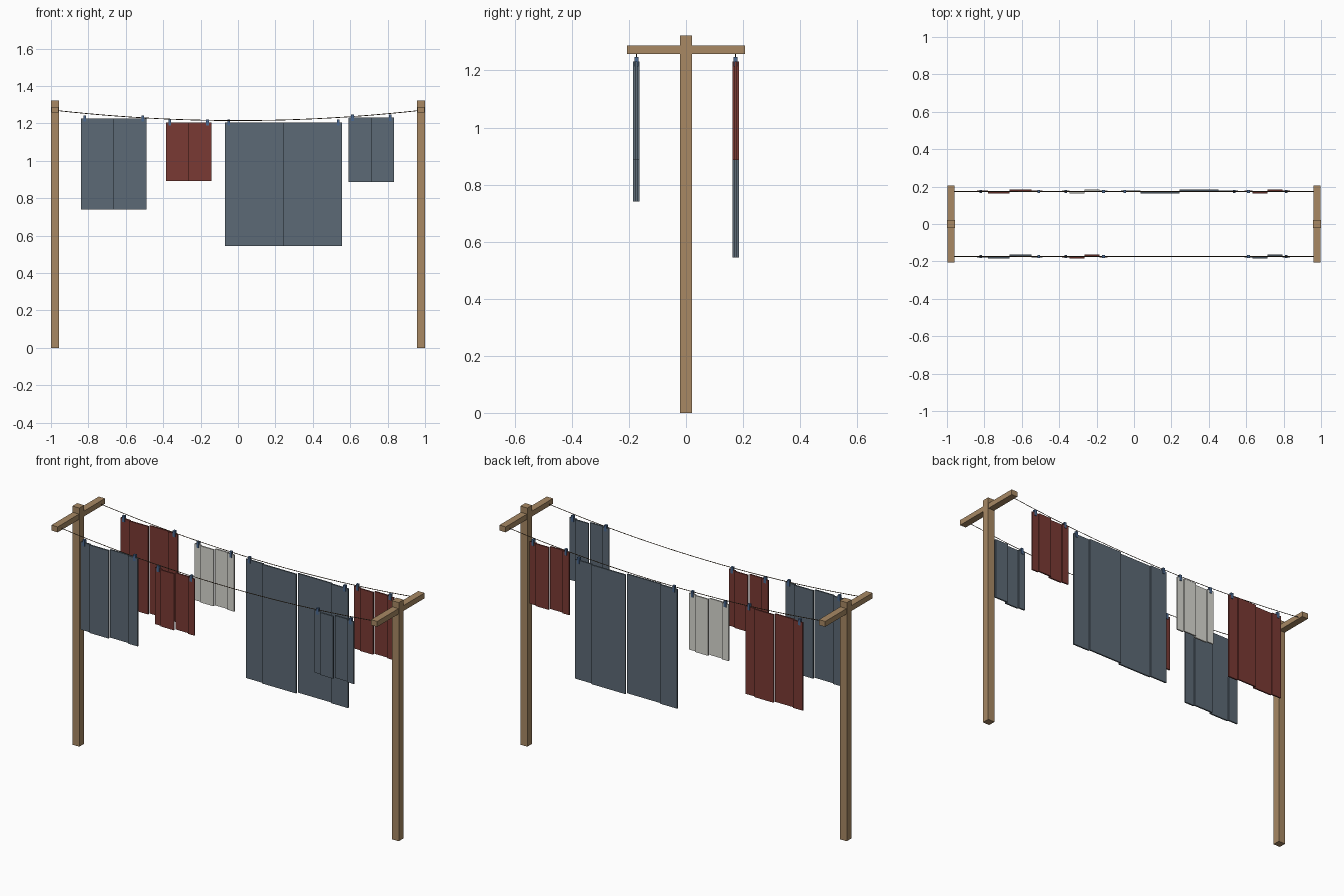
import bpy

cube = bpy.data.objects.get("Cube")
if cube:
    bpy.data.objects.remove(cube, do_unlink=True)


def material(name, rgb):
    lin = [((c / 255 + 0.055) / 1.055) ** 2.4 for c in rgb] + [1.0]
    m = bpy.data.materials.new(name)
    m.use_nodes = True
    m.diffuse_color = lin
    m.node_tree.nodes["Principled BSDF"].inputs["Base Color"].default_value = lin
    return m


wood = material("wood", (168, 137, 100))
slate = material("slate cloth", (92, 106, 118))
red = material("red cloth", (122, 58, 52))
white = material("white cloth", (218, 217, 210))
pin_blue = material("blue peg", (76, 106, 145))
rope = material("dark rope", (84, 66, 45))


def box_geometry(lo, hi):
    verts = [(x, y, z) for x in (lo[0], hi[0]) for y in (lo[1], hi[1]) for z in (lo[2], hi[2])]
    faces = [(0, 1, 3, 2), (4, 6, 7, 5), (0, 4, 5, 1), (2, 3, 7, 6), (0, 2, 6, 4), (1, 5, 7, 3)]
    return verts, faces


def boxes(name, spans, mat):
    """One object made of one or more boxes given by opposite corners."""
    verts, faces = [], []
    for lo, hi in spans:
        v, f = box_geometry(lo, hi)
        faces += [[i + len(verts) for i in face] for face in f]
        verts += v
    mesh = bpy.data.meshes.new(name)
    mesh.from_pydata(verts, [], faces)
    mesh.materials.append(mat)
    obj = bpy.data.objects.new(name, mesh)
    bpy.context.collection.objects.link(obj)
    return obj


POST_X, LINE_Y = 0.979, 0.174
LOW, SAG = 1.215, 0.055


def line_z(x):
    return LOW + SAG * (x / POST_X) ** 2


# T-shaped posts
for side, s in (("left", 1), ("right", -1)):
    x = s * POST_X
    boxes(side + "_post", [((x - 0.021, -0.021, 0), (x + 0.021, 0.021, 1.322))], wood)
    boxes(side + "_crossbar", [((x - 0.019, -0.207, 1.258), (x + 0.019, 0.207, 1.288))], wood)


# Sagging ropes
def washing_line(name, y):
    curve = bpy.data.curves.new(name, "CURVE")
    curve.dimensions = "3D"
    curve.bevel_depth = 0.002
    curve.bevel_resolution = 0
    curve.use_fill_caps = True
    spline = curve.splines.new("POLY")
    steps = 24
    spline.points.add(steps)
    for i, p in enumerate(spline.points):
        x = POST_X * (2 * i / steps - 1)
        p.co = (x, y, line_z(x), 1)
    curve.materials.append(rope)
    bpy.context.collection.objects.link(bpy.data.objects.new(name, curve))


washing_line("front_line", -LINE_Y)
washing_line("back_line", LINE_Y)


# Pleated cloth: four flat strips stepped back and forth, held by two pegs
def laundry(name, x0, x1, y, drop, mat):
    top = line_z((x0 + x1) / 2) - 0.013
    w = (x1 - x0) / 6
    strips, x = [], x0
    for share, step in ((1, 0), (2, -0.007), (2, 0.007), (1, 0)):
        strips.append(((x, y + step - 0.004, top - drop), (x + share * w, y + step + 0.004, top)))
        x += share * w
    boxes(name, strips, mat)
    pegs = [((px - 0.007, y - 0.007, top - 0.018), (px + 0.007, y + 0.007, top + 0.016))
            for px in (x0 + 0.02, x1 - 0.02)]
    boxes(name + "_pegs", pegs, pin_blue)


TOWEL, SMALL, END = (-0.84, -0.49), (-0.385, -0.143), (0.592, 0.834)
laundry("front_towel", *TOWEL, -LINE_Y, 0.487, slate)
laundry("front_red_cloth", *SMALL, -LINE_Y, 0.313, red)
laundry("front_slate_cloth", *END, -LINE_Y, 0.345, slate)
laundry("back_towel", *TOWEL, LINE_Y, 0.487, red)
laundry("back_white_cloth", *SMALL, LINE_Y, 0.313, white)
laundry("back_sheet", -0.07, 0.555, LINE_Y, 0.66, slate)
laundry("back_red_cloth", *END, LINE_Y, 0.345, red)
